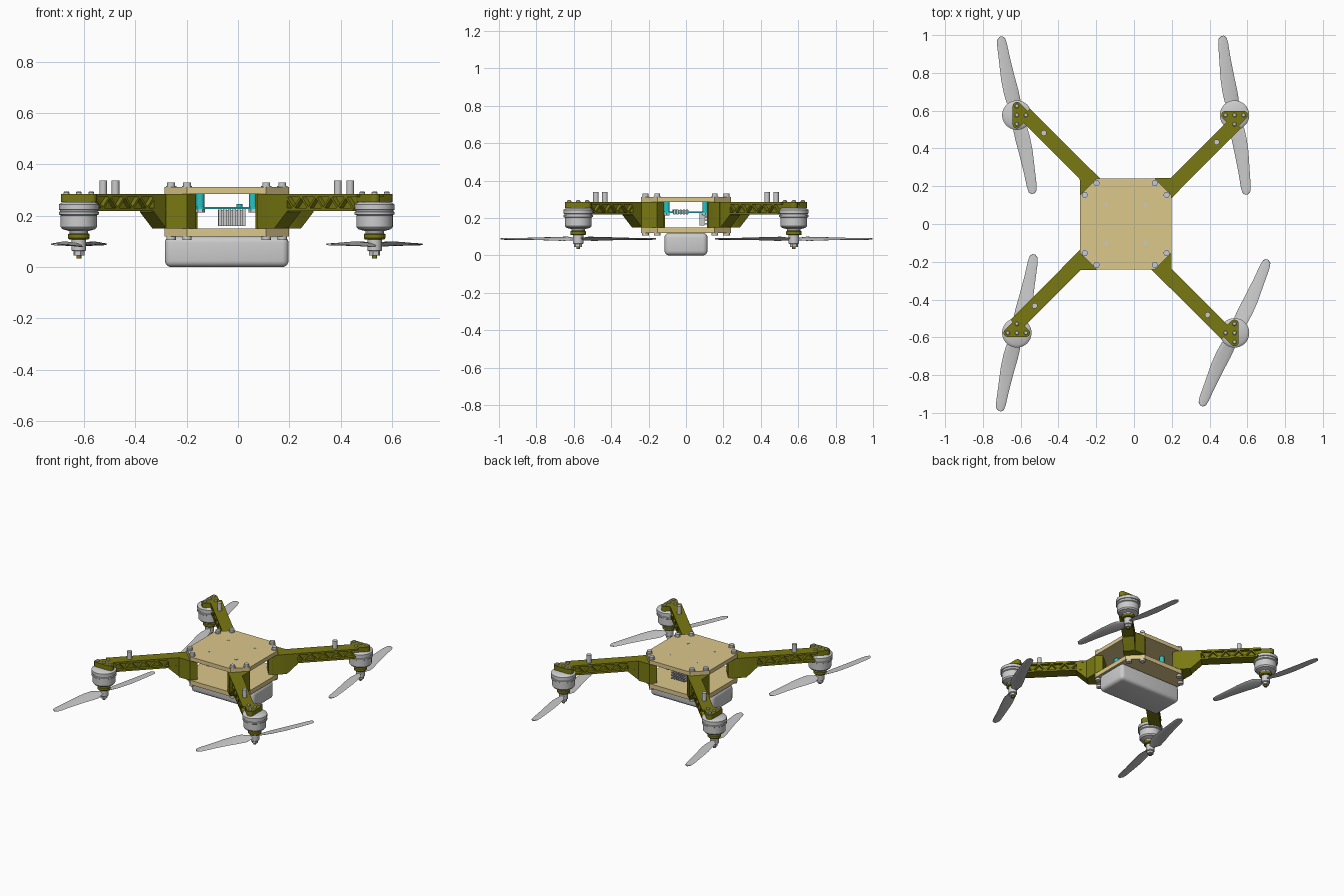
import bpy, bmesh
from math import sin, cos, pi, radians, hypot, atan2
from mathutils import Matrix, Vector

if "Cube" in bpy.data.objects:
    bpy.data.objects.remove(bpy.data.objects["Cube"])

CX = -0.044                      # frame centre in x
MR = 0.815                       # motor distance along the arm


def material(name, rgb):
    m = bpy.data.materials.new(name)
    m.diffuse_color = (*rgb, 1)
    m.use_nodes = True
    m.node_tree.nodes["Principled BSDF"].inputs["Base Color"].default_value = m.diffuse_color
    return m


OLIVE = material("olive", (0.19, 0.19, 0.006))
TAN = material("tan", (0.72, 0.58, 0.26))
TEAL = material("teal", (0.02, 0.55, 0.55))


def finish(name, bm, mat=None, mats=(Matrix.Translation((CX, 0, 0)),)):
    """Turn a bmesh into one object per placement matrix."""
    bmesh.ops.recalc_face_normals(bm, faces=bm.faces)
    me = bpy.data.meshes.new(name)
    bm.to_mesh(me)
    bm.free()
    if mat:
        me.materials.append(mat)
    for m in mats:
        ob = bpy.data.objects.new(name, me)
        ob.matrix_world = m
        bpy.context.collection.objects.link(ob)


def prism(bm, pts, lo, hi, axis="z"):
    """Extrude a polygon along z, or an (x, z) profile along y."""
    put = (lambda a, b, h: (a, b, h)) if axis == "z" else (lambda a, b, h: (a, h, b))
    f = [[bm.verts.new(put(a, b, h)) for a, b in pts] for h in (lo, hi)]
    bm.faces.new(f[0])
    bm.faces.new(f[1])
    n = len(pts)
    for i in range(n):
        j = (i + 1) % n
        bm.faces.new((f[0][i], f[0][j], f[1][j], f[1][i]))


def box(bm, x0, x1, y0, y1, z0, z1):
    prism(bm, [(x0, y0), (x1, y0), (x1, y1), (x0, y1)], z0, z1)


def cyl(bm, x, y, r, z0, z1, n=20):
    prism(bm, [(x + r * cos(2 * pi * i / n), y + r * sin(2 * pi * i / n)) for i in range(n)], z0, z1)


def lathe(bm, x, y, prof, n=40):
    rings = [[bm.verts.new((x + r * cos(2 * pi * i / n), y + r * sin(2 * pi * i / n), z))
              for i in range(n)] for r, z in prof]
    for a, b in zip(rings, rings[1:]):
        for i in range(n):
            j = (i + 1) % n
            bm.faces.new((a[i], a[j], b[j], b[i]))
    bm.faces.new(rings[0])
    bm.faces.new(rings[-1])


ARMS = [Matrix.Translation((CX, 0, 0)) @ Matrix.Rotation(radians(45 + 90 * k), 4, "Z") for k in range(4)]

# Frame plates: chamfered rectangles
W, H, C = 0.242, 0.24, 0.088
outline = [(-W + C, -H), (W - C, -H), (W, -H + C), (W, H - C),
           (W - C, H), (-W + C, H), (-W, H - C), (-W, -H + C)]
for name, z0, z1 in (("top_plate", 0.285, 0.312), ("bottom_plate", 0.12, 0.15)):
    bm = bmesh.new()
    prism(bm, outline, z0, z1)
    finish(name, bm, TAN)

# Battery
bm = bmesh.new()
box(bm, -0.241, 0.241, -0.115, 0.115, 0, 0.12)
bmesh.ops.bevel(bm, geom=bm.edges[:], offset=0.025, segments=5, profile=0.5, affect="EDGES")
finish("battery", bm)

# Arms, with x along the arm: flared foot, sloping gusset, truss bar
bm = bmesh.new()
prism(bm, [(0.22, -0.06), (0.25, -0.075), (0.33, -0.075), (0.34, 0.004), (0.281, 0.062), (0.23, 0.06)], 0.15, 0.285)
prism(bm, [(0.24, 0.15), (0.335, 0.15), (0.405, 0.215), (0.405, 0.284), (0.24, 0.284)], -0.074, 0.003, "y")
box(bm, 0.3, 0.79, -0.073, 0.004, 0.273, 0.285)
box(bm, 0.3, 0.77, -0.073, 0.004, 0.218, 0.23)
box(bm, 0.3, 0.77, -0.052, -0.017, 0.225, 0.28)
N, step = 9, 0.041
for i in range(N):               # zigzag ribs
    x = 0.4 + i * step
    za, zb = (0.228, 0.275) if i % 2 else (0.275, 0.228)
    prism(bm, [(x - 0.006, za), (x + 0.006, za), (x + step + 0.006, zb), (x + step - 0.006, zb)],
          -0.073, 0.004, "y")
finish("arm", bm, OLIVE, ARMS)

# Motor mount heads: hull round three screw bosses
Q = 0.034
bosses = [(MR + Q, -Q), (MR - Q, Q), (MR - Q, -Q)]
bm = bmesh.new()
for x, y in bosses:
    for i in range(20):
        for z in (0.253, 0.285):
            bm.verts.new((x + 0.022 * cos(i * pi / 10), y + 0.022 * sin(i * pi / 10), z))
bmesh.ops.convex_hull(bm, input=bm.verts[:])
bmesh.ops.dissolve_limit(bm, angle_limit=0.01, verts=bm.verts[:], edges=bm.edges[:])
finish("motor_mount", bm, OLIVE, ARMS)

# Screws: mount, plate corners, and the tall arm stud
bm = bmesh.new()
for x, y in bosses + [(MR, 0)]:
    lathe(bm, x, y, [(0.011, 0.28), (0.011, 0.291), (0.008, 0.295)], 16)
finish("mount_screws", bm, None, ARMS)
bm = bmesh.new()
for y in (-0.044, 0.044):
    cyl(bm, 0.262, y, 0.02, 0.312, 0.316)
    cyl(bm, 0.262, y, 0.016, 0.316, 0.33, 12)
    cyl(bm, 0.262, y, 0.018, 0.106, 0.12)
finish("plate_screws", bm, None, ARMS)
bm = bmesh.new()
cyl(bm, 0.647, -0.034, 0.015, 0.28, 0.338)
finish("arm_stud", bm, None, ARMS)

# Motors with shaft hubs
bm = bmesh.new()
lathe(bm, MR, 0, [(0.062, 0.254), (0.072, 0.248), (0.078, 0.244), (0.078, 0.224), (0.073, 0.222),
                  (0.073, 0.217), (0.078, 0.215), (0.078, 0.206), (0.071, 0.202), (0.071, 0.157),
                  (0.064, 0.148), (0.036, 0.14), (0.036, 0.128)])
finish("motor", bm, None, ARMS)
bm = bmesh.new()
lathe(bm, MR, 0, [(0.028, 0.112), (0.028, 0.065), (0.025, 0.062)], 24)
cyl(bm, MR, 0, 0.022, 0.046, 0.063, 6)
finish("propeller_hub", bm, None, ARMS)
bm = bmesh.new()
lathe(bm, MR, 0, [(0.036, 0.132), (0.042, 0.128), (0.042, 0.113), (0.038, 0.108)])
cyl(bm, MR, 0, 0.01, 0.034, 0.05)
finish("shaft_collar", bm, OLIVE, ARMS)

# Propellers: (distance, left edge, right edge, pitch) sections lofted both ways
SECT = [(0.0, 0.016, -0.016, 18), (0.035, 0.02, -0.02, 18), (0.075, 0.042, -0.036, 16),
        (0.13, 0.046, -0.035, 13), (0.2, 0.045, -0.03, 10), (0.3, 0.036, -0.025, 7),
        (0.385, 0.029, -0.024, 5), (0.413, 0.022, -0.02, 4), (0.425, 0.007, -0.008, 4)]
DIRS = {"front_left": (-1, -1, 77.7, -1), "front_right": (1, -1, 65.7, -1),
        "back_left": (-1, 1, 101.5, 1), "back_right": (1, 1, 98.6, 1)}
for name, (sx, sy, ang, hand) in DIRS.items():
    bm = bmesh.new()
    for half in (1, -1):
        prev = None
        for d, l, r, p in SECT:
            mid, w = (l + r) / 2, (l - r) / 2
            ring = []
            for i in range(12):
                c, t = w * cos(i * pi / 6), 0.004 * sin(i * pi / 6)
                n = mid + c * cos(radians(p)) - t * sin(radians(p))
                z = (mid + c) * sin(radians(p)) + t
                ring.append(bm.verts.new((half * d, half * hand * n, 0.088 + z)))
            if prev:
                for i in range(12):
                    j = (i + 1) % 12
                    bm.faces.new((prev[i], prev[j], ring[j], ring[i]))
            prev = ring
        bm.faces.new(prev)
    place = Matrix.Translation((CX + sx * 0.576, sy * 0.576, 0)) @ Matrix.Rotation(radians(ang), 4, "Z")
    finish("propeller_" + name, bm, None, [place])

# Circuit board on four standoffs hanging from the top plate
P = 0.103
bm, scr = bmesh.new(), bmesh.new()
box(bm, -0.12, 0.12, -0.12, 0.12, 0.227, 0.235)
for x in (-P, P):
    for y in (-P, P):
        cyl(bm, x, y, 0.016, 0.235, 0.285)
        cyl(scr, x, y, 0.018, 0.213, 0.227, 6)
        cyl(scr, x, y, 0.01, 0.311, 0.313, 16)
cyl(bm, 0.05, -0.06, 0.012, 0.235, 0.245)
finish("circuit_board", bm, TEAL)
finish("board_screws", scr)

# Pin headers: bent pins at the back, a short block at the side
bm = bmesh.new()
for i in range(6):
    x = -0.026 + i * 0.0185
    for k in (0, 1, 2):
        z = 0.165 + k * 0.018
        box(bm, x - 0.005, x + 0.005, 0.075 + k * 0.006, 0.125, z, z + 0.009)
    box(bm, x - 0.006, x + 0.006, 0.072, 0.084, 0.16, 0.23)
box(bm, -0.034, 0.074, 0.08, 0.098, 0.16, 0.222)
for i in range(5):
    y = -0.062 + i * 0.017
    box(bm, 0.09, 0.13, y - 0.005, y + 0.005, 0.218, 0.245)
box(bm, 0.09, 0.115, -0.07, 0.014, 0.222, 0.242)
finish("pin_headers", bm)

# Smooth round parts, keep edges sharp
bpy.ops.object.select_all(action="SELECT")
bpy.context.view_layer.objects.active = bpy.context.collection.objects[0]
bpy.ops.object.shade_smooth_by_angle(angle=radians(32))
